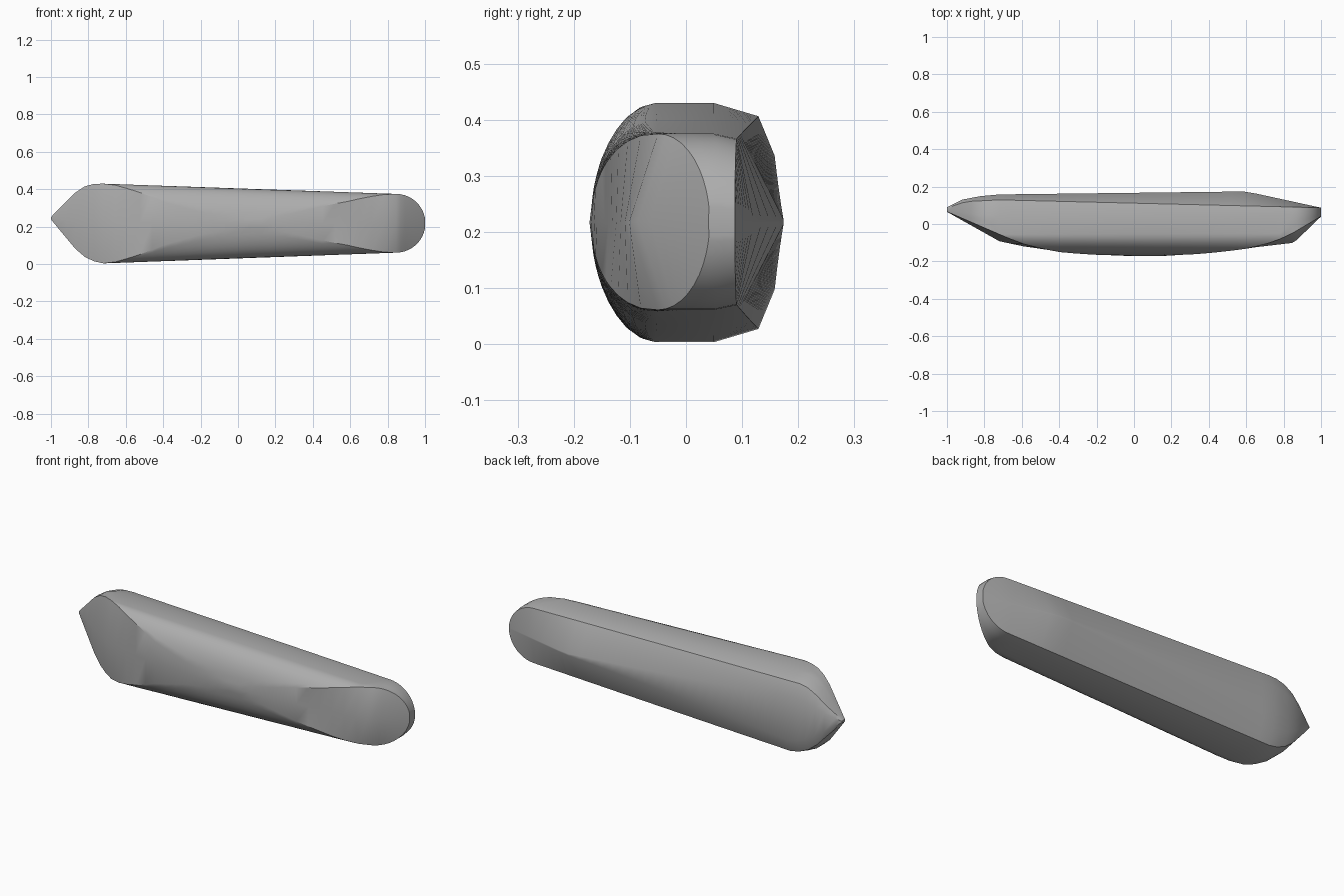
import bpy, bmesh, math

cube = bpy.data.objects.get("Cube")
if cube:
    bpy.data.objects.remove(cube, do_unlink=True)

grey = bpy.data.materials.new("plain_grey")
grey.use_nodes = True
colour = (0.42, 0.42, 0.42, 1)
grey.diffuse_color = colour
grey.node_tree.nodes["Principled BSDF"].inputs["Base Color"].default_value = colour


def along(keys, x):
    """Straight-line interpolation through (x, value) pairs."""
    for (x0, a), (x1, b) in zip(keys, keys[1:]):
        if x <= x1:
            return a + (b - a) * max(0, x - x0) / (x1 - x0)
    return keys[-1][1]


# Guides along the length: half height, middle, front ridge, front crease, back edges
LEFT, RIGHT, R = -0.72, 0.845, 0.157
HALF = [(-1, .006), (-.97, .04), (-.87, .15), (-.82, .188), (-.77, .207), (LEFT, .213), (RIGHT, R)]
MID = [(-1, .245), (LEFT, .2165), (1, .218)]
RIDGE = [(-1, .065), (LEFT, -.092), (-.6, -.118), (-.4, -.147), (-.2, -.164), (0, -.172),
         (.15, -.172), (.3, -.161), (.6, -.13), (.855, -.1), (1, .04)]
CREASE = [(LEFT, 0), (-.6, 25), (-.4, 55), (-.2, 72), (.1, 84), (.3, 72), (.6, 44), (.75, 22), (RIGHT, 0)]
CAP = [(-1, .066), (LEFT, -.055), (RIGHT, -.05), (1, .041)]
WALL = [(-1, .075), (-.85, .05), (.85, .05), (1, .06)]
BEVEL = [(-1, .085), (-.9, .12), (LEFT, .129), (1, .087)]
PANEL = [(-1, .09), (-.92, .13), (-.82, .149), (LEFT, .158), (.6, .174), (1, .087)]
PANEL_WIDTH = [(-1, .5), (LEFT, .56), (.6, .02), (1, .02)]
STEPS = 8


def half_section(x, side):
    """Points from the front crease, over the rim, to the back panel edge."""
    h = along(HALF, x)
    if x > RIGHT:
        h = math.sqrt(max(R * R - (x - RIGHT) ** 2, .00002))
    mid = along(MID, x)
    capped = x < LEFT or x > RIGHT
    turn = 0 if capped else math.radians(along(CREASE, x))
    start = along(CAP, x)
    pts = []
    for i in range(STEPS + 1):
        a = turn * (1 - i / STEPS)
        y = start - .117 * math.sin(a)
        if capped:
            y += (along(WALL, x) - start) * .5 * i / STEPS
        pts.append((y, h * math.cos(a)))
    pts.append((along(WALL, x), h))
    pts.append((along(BEVEL, x), h * along([(-.7, .89), (1, .95)], x)))
    pts.append((along(PANEL, x), h * along(PANEL_WIDTH, x)))
    return [(x, y, mid + side * z) for y, z in pts]


# Stations: denser around the two ends
stations = [-1, -.985, -.97, -.92, -.87, -.82, -.77, LEFT]
stations += [LEFT + (RIGHT - LEFT) * i / 24 for i in range(1, 25)]
stations += [RIGHT + (1 - RIGHT) * math.sin(math.pi / 2 * i / 10) for i in range(1, 11)]

# Loft the body through closed cross-sections
bm = bmesh.new()
rings = []
for x in stations:
    loop = [(x, along(RIDGE, x), along(MID, x))]
    loop += half_section(x, 1)
    loop += half_section(x, -1)[::-1]
    rings.append([bm.verts.new(p) for p in loop])
for a, b in zip(rings, rings[1:]):
    n = len(a)
    for i in range(n):
        j = (i + 1) % n
        bm.faces.new((a[i], a[j], b[j], b[i]))
bm.faces.new(rings[0])
bm.faces.new(rings[-1])
bmesh.ops.remove_doubles(bm, verts=bm.verts, dist=.0005)
bmesh.ops.recalc_face_normals(bm, faces=bm.faces)

mesh = bpy.data.meshes.new("body")
bm.to_mesh(mesh)
bm.free()
mesh.materials.append(grey)
body = bpy.data.objects.new("body", mesh)
bpy.context.collection.objects.link(body)

# Smooth surface with crisp creases
bpy.ops.object.select_all(action="DESELECT")
body.select_set(True)
bpy.context.view_layer.objects.active = body
bpy.ops.object.shade_smooth_by_angle(angle=math.radians(30))
